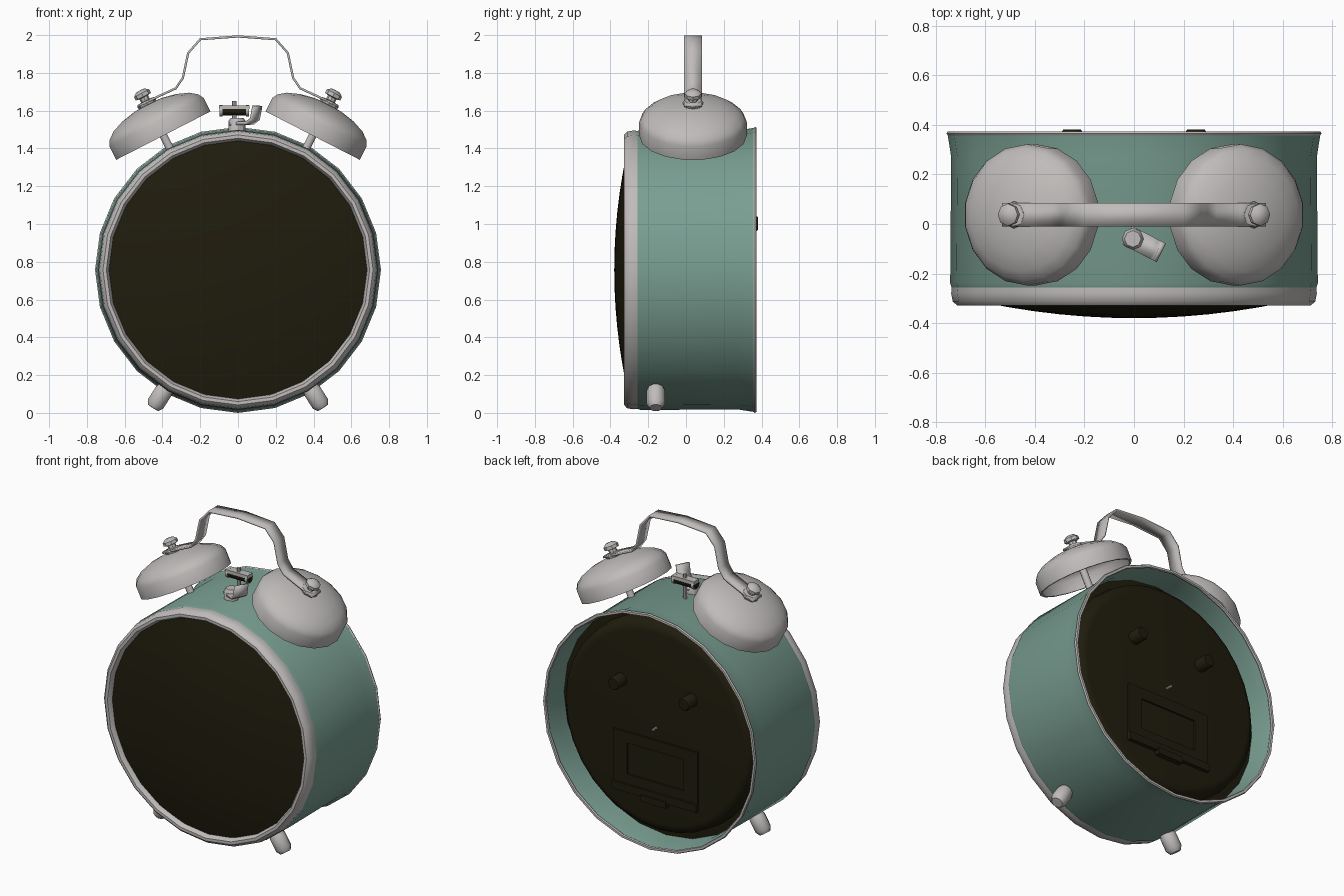
import bpy, bmesh, math
from mathutils import Matrix, Vector

if "Cube" in bpy.data.objects:
    bpy.data.objects.remove(bpy.data.objects["Cube"])


def material(name, rgb):
    m = bpy.data.materials.new(name)
    m.diffuse_color = (*rgb, 1)
    m.use_nodes = True
    m.node_tree.nodes["Principled BSDF"].inputs["Base Color"].default_value = m.diffuse_color
    return m


CHROME = material("brushed metal", (0.52, 0.50, 0.49))
TEAL = material("teal enamel", (0.19, 0.34, 0.285))
DARK = material("dark olive", (0.014, 0.012, 0.004))

CZ = 0.757                                            # height of the drum axis
DRUM = Matrix.Translation((0, 0, CZ)) @ Matrix.Rotation(-math.pi / 2, 4, 'X')


def finish(name, bm, mat, smooth=True):
    bmesh.ops.remove_doubles(bm, verts=bm.verts, dist=1e-5)
    bmesh.ops.recalc_face_normals(bm, faces=bm.faces)
    me = bpy.data.meshes.new(name)
    bm.to_mesh(me)
    bm.free()
    me.materials.append(mat)
    ob = bpy.data.objects.new(name, me)
    bpy.context.collection.objects.link(ob)
    if smooth:
        bpy.ops.object.select_all(action='DESELECT')
        ob.select_set(True)
        bpy.context.view_layer.objects.active = ob
        bpy.ops.object.shade_smooth_by_angle(angle=math.radians(40))
    return ob


def lathe(name, profile, seg, mat, mx, closed=False):
    """Spin (radius, height) points about the local z axis."""
    bm = bmesh.new()
    rings = [[bm.verts.new(mx @ Vector((r * math.cos(a), r * math.sin(a), h)))
              for a in (2 * math.pi * i / seg for i in range(seg))] for r, h in profile]
    pairs = list(zip(rings, rings[1:])) + ([(rings[-1], rings[0])] if closed else [])
    for a, b in pairs:
        for i in range(seg):
            j = (i + 1) % seg
            bm.faces.new((a[i], a[j], b[j], b[i]))
    bmesh.ops.dissolve_degenerate(bm, dist=1e-6, edges=bm.edges)
    return finish(name, bm, mat)


def rod(name, r, h0, h1, seg, mat, mx, bevel=0.0):
    return lathe(name, [(0, h0), (r, h0), (r, h1 - bevel), (r - bevel * 0.7, h1), (0, h1)], seg, mat, mx)


def box(name, lo, hi, mat, mx=Matrix()):
    lo, hi = Vector(lo), Vector(hi)
    bm = bmesh.new()
    bmesh.ops.create_cube(bm, size=1, matrix=mx @ Matrix.Translation((lo + hi) / 2) @ Matrix.Diagonal((*(hi - lo), 1)))
    return finish(name, bm, mat, False)


def strip(name, path, y0, y1, thick, mat, mx=Matrix()):
    """Bent sheet: an xz path given width in y and a thickness."""
    bm = bmesh.new()
    rows = [[bm.verts.new(mx @ Vector((x, y, z))) for y in (y0, y1)] for x, z in path]
    for a, b in zip(rows, rows[1:]):
        bm.faces.new((a[0], a[1], b[1], b[0]))
    ob = finish(name, bm, mat)
    mod = ob.modifiers.new("thickness", 'SOLIDIFY')
    mod.thickness, mod.offset = thick, 0
    return ob


def axis_frame(origin, direction):
    return Matrix.Translation(origin) @ Vector(direction).to_track_quat('Z', 'Y').to_matrix().to_4x4()


# drum case, open at the back, flaring slightly to the rim
lathe("case", [(0.735, -0.26), (0.742, -0.24), (0.738, 0.27), (0.752, 0.36),
               (0.742, 0.362), (0.725, 0.27), (0.725, -0.26)], 24, TEAL, DRUM, True)
lathe("back_rim", [(0.752, 0.358), (0.757, 0.365), (0.752, 0.374), (0.738, 0.374),
                   (0.734, 0.365), (0.738, 0.358)], 24, CHROME, DRUM, True)
lathe("front_bezel", [(0.735, -0.245), (0.738, -0.28), (0.732, -0.312), (0.715, -0.328), (0.697, -0.328),
                      (0.685, -0.31), (0.68, -0.28), (0.68, -0.245)], 24, CHROME, DRUM, True)

# domed front
lathe("front_dome", [(0, -0.26), (0.685, -0.26), (0.685, -0.298)] +
      [(r, -0.38 + 0.172 * r * r) for r in (0.6, 0.5, 0.4, 0.3, 0.2, 0.1, 0)], 32, DARK, DRUM)

# recessed back panel with a raised centre
lathe("back_panel", [(0.73, 0.18), (0.73, 0.20), (0.675, 0.205), (0.665, 0.27), (0.64, 0.295),
                     (0.61, 0.30), (0, 0.30), (0, 0.18)], 32, DARK, DRUM)
rod("centre_pin", 0.008, 0.29, 0.335, 8, CHROME, DRUM)
for s in (-1, 1):
    rod("setting_knob", 0.042, 0.29, 0.382, 10, DARK,
        Matrix.Translation((s * 0.25, 0, 0.245)) @ DRUM, 0.01)

# battery door: frame around a sunken window, ridge and latch
for lo, hi in (((-0.3, 0.61), (0.3, 0.68)), ((-0.3, 0.41), (-0.2, 0.61)),
               ((0.2, 0.41), (0.3, 0.61)), ((-0.3, 0.30), (0.3, 0.41))):
    box("battery_door", (lo[0], 0.29, lo[1]), (hi[0], 0.312, hi[1]), DARK)
box("door_ridge", (-0.3, 0.30, 0.30), (0.3, 0.325, 0.35), DARK)
box("door_latch", (-0.09, 0.30, 0.275), (0.09, 0.335, 0.315), DARK)

BY = 0.037                                            # bells and handle sit on this y
for s in (-1, 1):
    # hollow bell on a tilted post, held by a cap nut
    mx = axis_frame((s * 0.395, BY, 1.468), (s * 0.456, 0, 0.889))
    outer = [(0.285, 0), (0.285, 0.08), (0.268, 0.11), (0.228, 0.14), (0.16, 0.166), (0.08, 0.182), (0, 0.186)]
    inner = [(max(r - 0.012, 0), max(h - 0.012, 0)) for r, h in reversed(outer)]
    lathe("bell", outer + inner[:-1] + [(0.273, 0), (0.285, 0)], 18, CHROME, mx)
    rod("bell_post", 0.022, -0.13, 0.18, 10, CHROME, mx)
    lathe("bell_nut", [(0, 0.18), (0.05, 0.18), (0.055, 0.195), (0.05, 0.205), (0.025, 0.208), (0.025, 0.228),
                       (0.045, 0.232), (0.045, 0.252), (0.025, 0.268), (0, 0.27)], 8, CHROME, mx)
    # splayed front foot
    foot = axis_frame((s * 0.355, -0.16, 0.175), (s * 0.53, 0, -0.83))
    lathe("front_foot", [(0, -0.05), (0.036, -0.05), (0.042, 0.05), (0.05, 0.07), (0.05, 0.15),
                         (0.034, 0.176), (0, 0.178)], 10, CHROME, foot)

# carrying handle, mirrored path
half = [(0.53, 1.625), (0.43, 1.672), (0.33, 1.718), (0.292, 1.773), (0.264, 1.905), (0.2, 1.978)]
strip("carry_handle", [(-x, z) for x, z in half] + [(0, 1.993)] + half[::-1],
      BY - 0.047, BY + 0.047, 0.012, CHROME)

# hammer between the bells
rod("hammer_post", 0.012, 1.46, 1.65, 8, CHROME, Matrix.Translation((-0.02, BY, 0)))
bar = axis_frame((-0.02, BY, 1.6), (1, 0, 0))
rod("hammer_core", 0.026, -0.079, 0.079, 12, DARK, bar)
for s in (-1, 1):
    rod("hammer_collar", 0.03, s * 0.07 - 0.008, s * 0.07 + 0.008, 12, CHROME, bar)
box("hammer_strap", (-0.1, BY - 0.026, 1.608), (0.06, BY + 0.026, 1.628), CHROME)

# bent alarm lever with its screw
turn = Matrix.Translation((0, -0.06, 0)) @ Matrix.Rotation(math.radians(-27), 4, 'Z')
strip("alarm_lever", [(-0.03, 1.53), (0.07, 1.535), (0.1, 1.555), (0.115, 1.625)],
      -0.042, 0.042, 0.018, CHROME, turn)
rod("lever_screw", 0.044, 1.47, 1.562, 8, CHROME, Matrix.Translation((-0.005, -0.06, 0)), 0.015)
